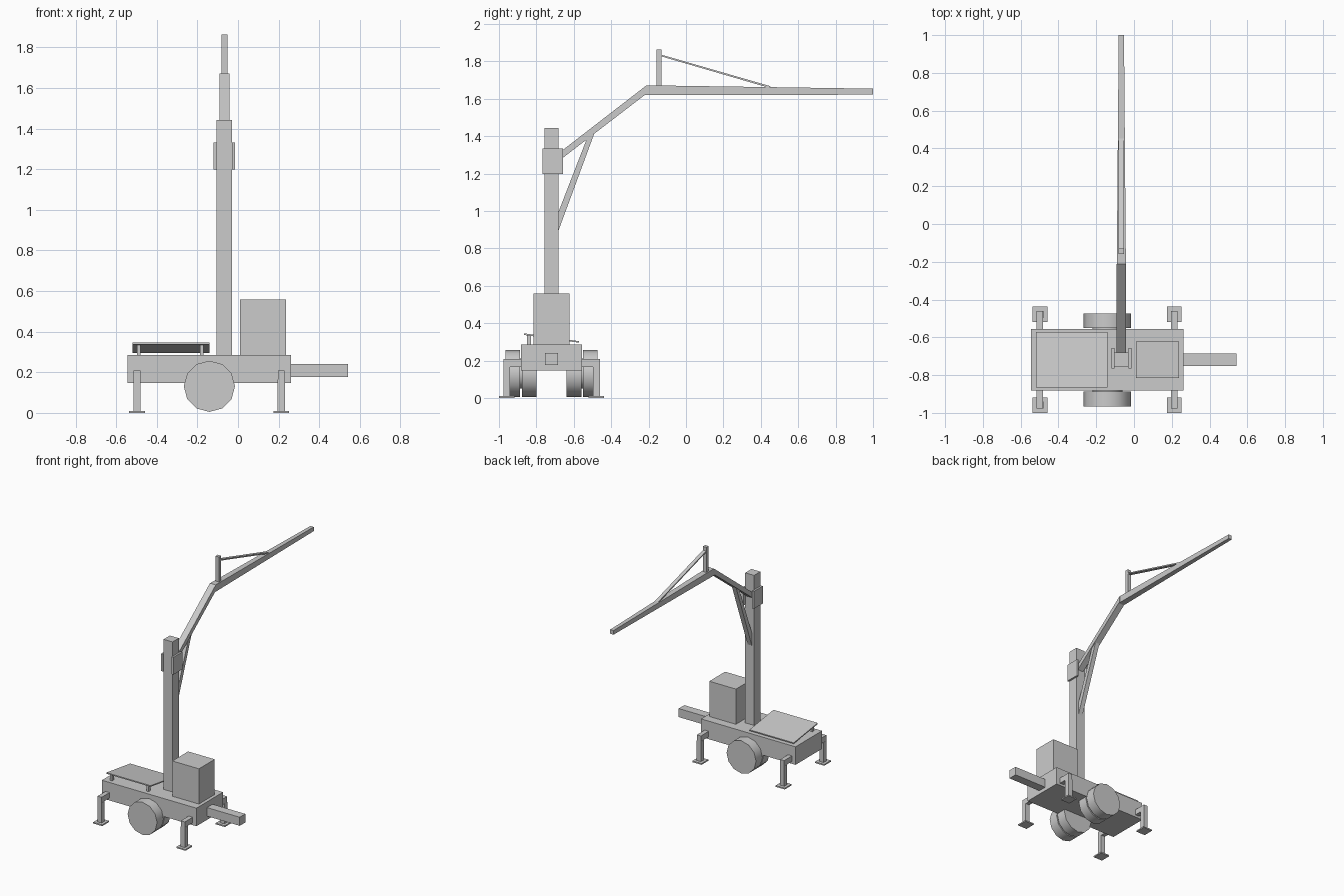
import bpy, bmesh, math
from mathutils import Vector, Matrix

cube = bpy.data.objects.get("Cube")
if cube:
    bpy.data.objects.remove(cube, do_unlink=True)

grey = bpy.data.materials.new("light_grey_paint")
grey.use_nodes = True
colour = (0.6, 0.6, 0.6, 1)
grey.diffuse_color = colour
grey.node_tree.nodes["Principled BSDF"].inputs["Base Color"].default_value = colour

CY = -0.719      # centre line of the trailer
MX = -0.067      # centre line of the mast and jib


def finish(name, bm):
    bmesh.ops.recalc_face_normals(bm, faces=bm.faces)
    mesh = bpy.data.meshes.new(name)
    bm.to_mesh(mesh)
    bm.free()
    mesh.materials.append(grey)
    ob = bpy.data.objects.new(name, mesh)
    bpy.context.collection.objects.link(ob)
    return ob


def box(name, x, y, z):
    """Box from (min, max) ranges."""
    bm = bmesh.new()
    size = [r[1] - r[0] for r in (x, y, z)]
    mid = Vector([(r[0] + r[1]) / 2 for r in (x, y, z)])
    bmesh.ops.create_cube(bm, size=1, matrix=Matrix.Translation(mid) @ Matrix.Diagonal((*size, 1)))
    return finish(name, bm)


def prism(name, profile, x, half):
    """Side profile (y, z) given a width in x; half may be one value or one per point."""
    halves = half if isinstance(half, list) else [half] * len(profile)
    bm = bmesh.new()
    sides = [[bm.verts.new((x + s * h, y, z)) for (y, z), h in zip(profile, halves)] for s in (-1, 1)]
    for ring in sides:
        bm.faces.new(ring)
    n = len(profile)
    for i in range(n):
        j = (i + 1) % n
        bm.faces.new((sides[0][i], sides[0][j], sides[1][j], sides[1][i]))
    return finish(name, bm)


def around(centre, half):
    return (centre - half, centre + half)


# Trailer body
box("chassis", (-0.545, 0.262), around(CY, 0.162), (0.147, 0.286))
box("drawbar", (0.262, 0.542), around(CY, 0.034), (0.176, 0.242))
box("equipment_cabinet", (0.01, 0.237), around(CY, 0.096), (0.286, 0.558))

# Paired wheels and their hub on each side
def wheel(name, y0, y1, radius):
    bm = bmesh.new()
    place = Matrix.Translation((-0.141, (y0 + y1) / 2, 0.131)) @ Matrix.Rotation(math.pi / 2, 4, 'X')
    bmesh.ops.create_cone(bm, cap_ends=True, segments=12, radius1=radius, radius2=radius,
                          depth=abs(y1 - y0), matrix=place)
    ob = finish(name, bm)
    bpy.ops.object.select_all(action='DESELECT')
    ob.select_set(True)
    bpy.context.view_layer.objects.active = ob
    bpy.ops.object.shade_smooth_by_angle(angle=math.radians(40))


for side, s in (("right", -1), ("left", 1)):
    wheel(f"inner_wheel_{side}", CY + s * 0.081, CY + s * 0.159, 0.126)
    wheel(f"outer_wheel_{side}", CY + s * 0.168, CY + s * 0.246, 0.126)
    wheel(f"hub_{side}", CY + s * 0.15, CY + s * 0.18, 0.08)

# Outrigger, leg and foot at each corner
for end, x in (("rear", -0.498), ("front", 0.213)):
    for side, s in (("right", -1), ("left", 1)):
        tag = f"{end}_{side}"
        y = CY + s * 0.24
        inner, outer = CY + s * 0.155, y + s * 0.018
        box("outrigger_" + tag, around(x, 0.017), sorted((inner, outer)), (0.165, 0.208))
        box("leg_" + tag, around(x, 0.018), around(y, 0.018), (0.01, 0.165))
        box("foot_" + tag, around(x, 0.039), around(y, 0.041), (0, 0.01))

# Tilted panel on two posts
prism("tilted_panel", [(-0.865, 0.337), (-0.573, 0.296), (-0.573, 0.304), (-0.865, 0.346)], -0.33, 0.189)
for side, x in (("rear", -0.489), ("front", -0.178)):
    box("panel_post_" + side, around(x, 0.009), (-0.85, -0.828), (0.286, 0.336))

# Mast with side plates
box("mast", around(MX, 0.038), around(CY, 0.038), (0.286, 1.444))
for side, s in (("right", -1), ("left", 1)):
    box("mast_plate_" + side, around(MX + s * 0.045, 0.0075), (-0.766, -0.657), (1.199, 1.333))

# Jib: sloping arm, tapered boom, brace below, post and tie bar above
prism("sloping_arm", [(-0.681, 1.309), (-0.211, 1.672), (-0.211, 1.62), (-0.222, 1.619), (-0.681, 1.267)], MX, 0.025)
prism("boom", [(-0.211, 1.672), (1.0, 1.654), (1.0, 1.622), (-0.215, 1.619)], MX,
      [0.024, 0.014, 0.014, 0.024])
prism("brace", [(-0.683, 0.992), (-0.53, 1.387), (-0.49, 1.415), (-0.683, 0.892)], MX, 0.018)
box("tie_post", around(MX, 0.0145), (-0.158, -0.131), (1.66, 1.864))
prism("tie_bar", [(-0.133, 1.836), (0.452, 1.667), (0.44, 1.66), (-0.133, 1.827)], MX, 0.014)
